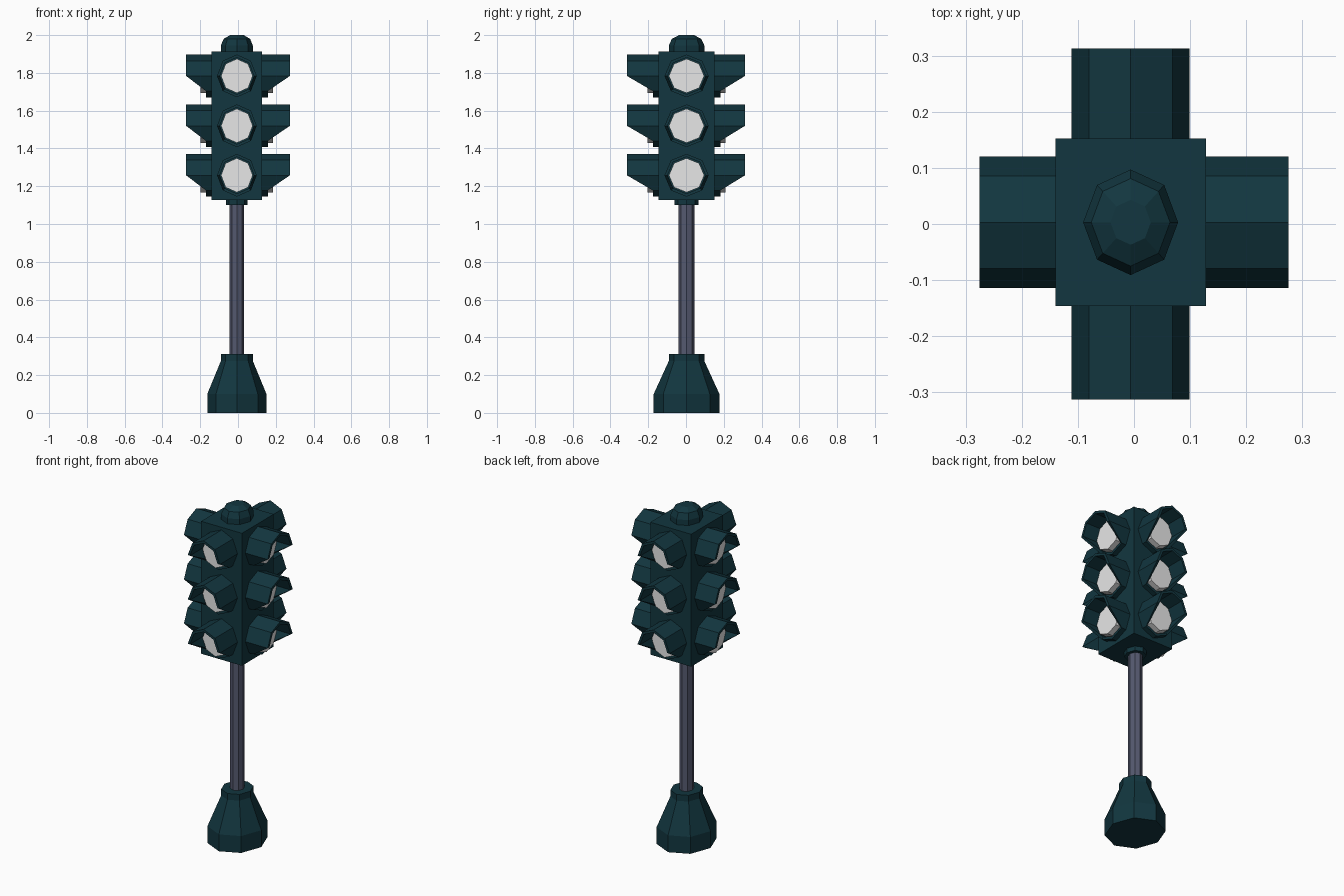
import bpy, bmesh, math
from mathutils import Vector

cube = bpy.data.objects.get("Cube")
if cube:
    bpy.data.objects.remove(cube, do_unlink=True)

CX, CY = -0.006, 0.003      # axis of the post
SQUASH = 0.9                # x width relative to y width
SIDES = 8
ANGLES = [i * math.tau / SIDES for i in range(SIDES)]


def material(name, rgb):
    m = bpy.data.materials.new(name)
    m.use_nodes = True
    m.diffuse_color = (*rgb, 1)
    m.node_tree.nodes["Principled BSDF"].inputs["Base Color"].default_value = (*rgb, 1)
    return m


TEAL = material("dark_teal", (0.006, 0.037, 0.05))
STEEL = material("blue_grey_steel", (0.09, 0.1, 0.16))
GLASS = material("pale_lens", (0.8, 0.8, 0.8))


def loft(name, rings, mat):
    """Skin a list of point rings and cap both ends."""
    bm = bmesh.new()
    loops = [[bm.verts.new(p) for p in ring] for ring in rings]
    for a, b in zip(loops, loops[1:]):
        for i in range(SIDES):
            j = (i + 1) % SIDES
            bm.faces.new((a[i], a[j], b[j], b[i]))
    bm.faces.new(loops[0])
    bm.faces.new(loops[-1])
    bmesh.ops.recalc_face_normals(bm, faces=bm.faces)
    mesh = bpy.data.meshes.new(name)
    bm.to_mesh(mesh)
    bm.free()
    mesh.materials.append(mat)
    obj = bpy.data.objects.new(name, mesh)
    bpy.context.collection.objects.link(obj)
    return obj


def turned(name, profile, mat):
    """Upright octagonal part from (radius, height) pairs."""
    return loft(name, [[(CX + r * SQUASH * math.cos(a), CY + r * math.sin(a), z)
                        for a in ANGLES] for r, z in profile], mat)


# Post
turned("base", [(0.174, 0), (0.174, 0.1), (0.094, 0.275), (0.094, 0.312)], TEAL)
turned("pole", [(0.042, 0.3), (0.042, 1.11)], STEEL)
turned("collar", [(0.064, 1.1), (0.064, 1.14)], TEAL)
turned("top_dome", [(0.094, 1.9), (0.094, 1.945), (0.078, 1.98), (0.04, 2.0)], TEAL)

# Signal housing
bpy.ops.mesh.primitive_cube_add(size=1, location=(CX, CY, 1.52))
housing = bpy.context.object
housing.name = "housing"
housing.scale = (0.268, 0.298, 0.786)
housing.data.materials.append(TEAL)


def lamp(side, level, z, out, start, tip, width):
    """Hooded lamp on one face of the housing."""
    across = Vector((-out.y, out.x, 0))
    centre = Vector((CX, CY, z))
    depth = tip - start

    def ring(k, reach):
        return [centre + across * (width * k * math.cos(a))
                + Vector((0, 0, 0.113 * k * math.sin(a)))
                + out * (start + reach(math.sin(a))) for a in ANGLES]

    # The lower points of the hood stop short, the rest reach the tip
    def rim(s):
        return 0.03 if s < -0.1 else depth

    def flat(d):
        return lambda s: d

    loft(f"{side}_hood_{level}", [ring(1, flat(-0.01)), ring(1, rim),
                                  ring(0.86, rim), ring(0.86, flat(0.005))], TEAL)
    loft(f"{side}_lens_{level}", [ring(0.8, flat(0)), ring(0.8, flat(0.058))], GLASS)


# Three lamps on each of four faces
FACES = [("left", Vector((1, 0, 0)), 0.134, 0.117),
         ("right", Vector((-1, 0, 0)), 0.134, 0.117),
         ("back", Vector((0, 1, 0)), 0.149, 0.105),
         ("front", Vector((0, -1, 0)), 0.149, 0.105)]
for side, out, start, width in FACES:
    extent = 0.275 if out.x else 0.313
    tip = extent - out.dot(Vector((CX, CY, 0)))
    for level, z in (("top", 1.784), ("middle", 1.52), ("bottom", 1.258)):
        lamp(side, level, z, out, start, tip, width)
